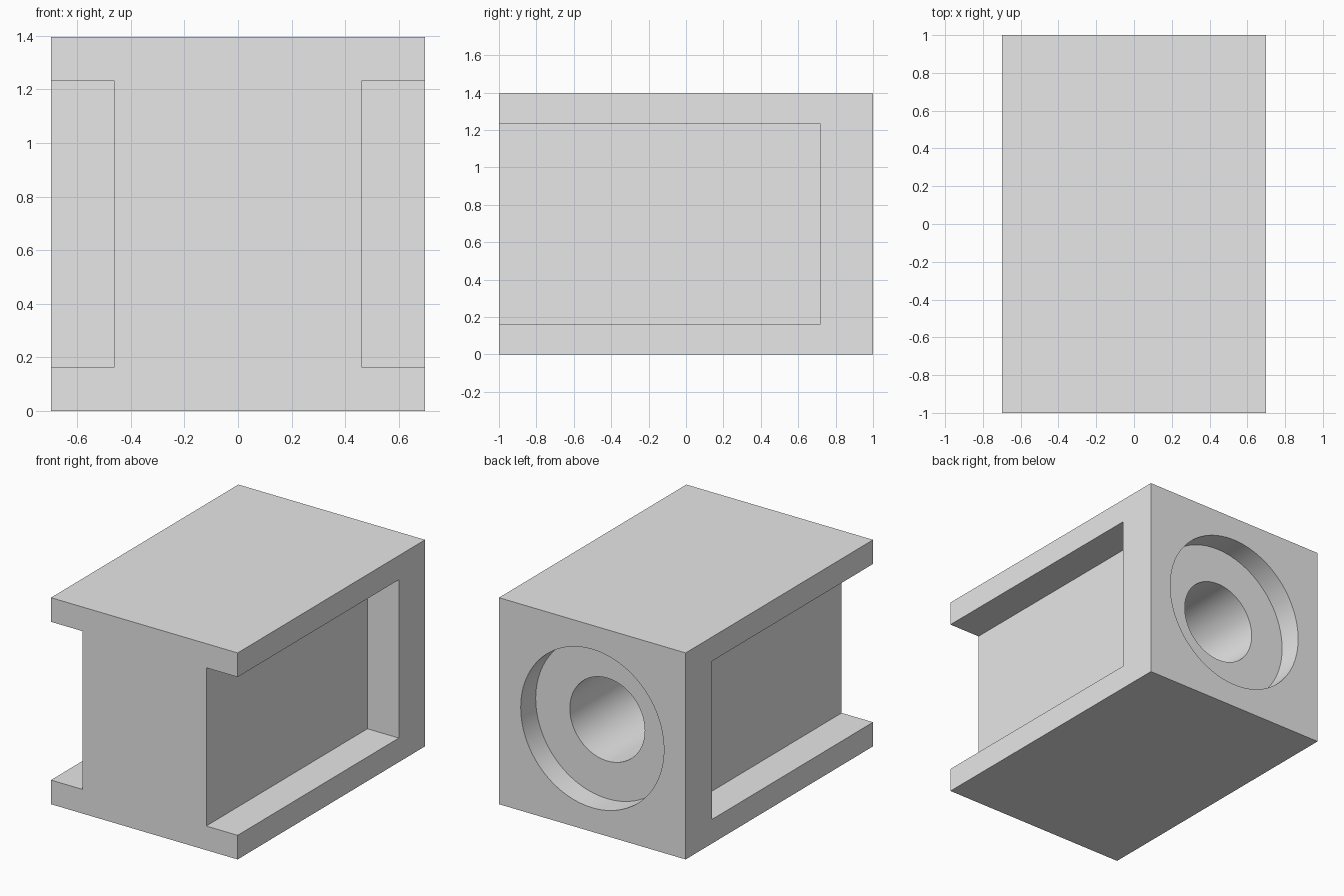
import bpy
import math

old = bpy.data.objects.get("Cube")
if old:
    bpy.data.objects.remove(old, do_unlink=True)

WIDTH, LENGTH, HEIGHT = 1.395, 2.0, 1.395
MID = HEIGHT / 2
BACK = LENGTH / 2
OVER = 0.1            # cutter overshoot past the outer faces

grey = bpy.data.materials.new("light grey")
grey.use_nodes = True
grey.diffuse_color = (0.8, 0.8, 0.8, 1)
grey.node_tree.nodes["Principled BSDF"].inputs["Base Color"].default_value = (0.8, 0.8, 0.8, 1)


def box(name, low, high):
    """Box between two opposite corners."""
    centre = [(a + b) / 2 for a, b in zip(low, high)]
    bpy.ops.mesh.primitive_cube_add(size=1, location=centre)
    ob = bpy.context.object
    ob.name = name
    ob.scale = [b - a for a, b in zip(low, high)]
    bpy.ops.object.transform_apply(location=True, rotation=True, scale=True)
    ob.data.materials.append(grey)
    return ob


def bore(name, radius, y_end):
    """Cylinder along y, from behind the back face to y_end."""
    start = BACK + OVER
    bpy.ops.mesh.primitive_cylinder_add(
        vertices=96, radius=radius, depth=start - y_end,
        location=(0, (start + y_end) / 2, MID), rotation=(math.pi / 2, 0, 0))
    ob = bpy.context.object
    ob.name = name
    bpy.ops.object.transform_apply(location=True, rotation=True, scale=True)
    ob.data.materials.append(grey)
    return ob


# Main block
block = box("housing_block", (-WIDTH / 2, -BACK, 0), (WIDTH / 2, BACK, HEIGHT))

# Side pockets, open at the front, and the stepped bore in the back
web, lip, pocket_end = 0.463, 0.163, 0.72
outer = WIDTH / 2 + OVER
cutters = [
    box("left_pocket", (web, -BACK - OVER, lip), (outer, pocket_end, HEIGHT - lip)),
    box("right_pocket", (-outer, -BACK - OVER, lip), (-web, pocket_end, HEIGHT - lip)),
    bore("counterbore", 0.535, BACK - 0.16),
    bore("deep_bore", 0.28, -pocket_end),
]

for cutter in cutters:
    cutter.hide_render = True
    bpy.ops.object.select_all(action="DESELECT")
    block.select_set(True)
    bpy.context.view_layer.objects.active = block
    cut = block.modifiers.new(cutter.name, "BOOLEAN")
    cut.operation = "DIFFERENCE"
    cut.solver = "EXACT"
    cut.object = cutter
    bpy.ops.object.modifier_apply(modifier=cut.name)
    bpy.data.objects.remove(cutter, do_unlink=True)

# Smooth bore walls, sharp edges elsewhere
bpy.ops.object.shade_smooth_by_angle(angle=math.radians(30))
